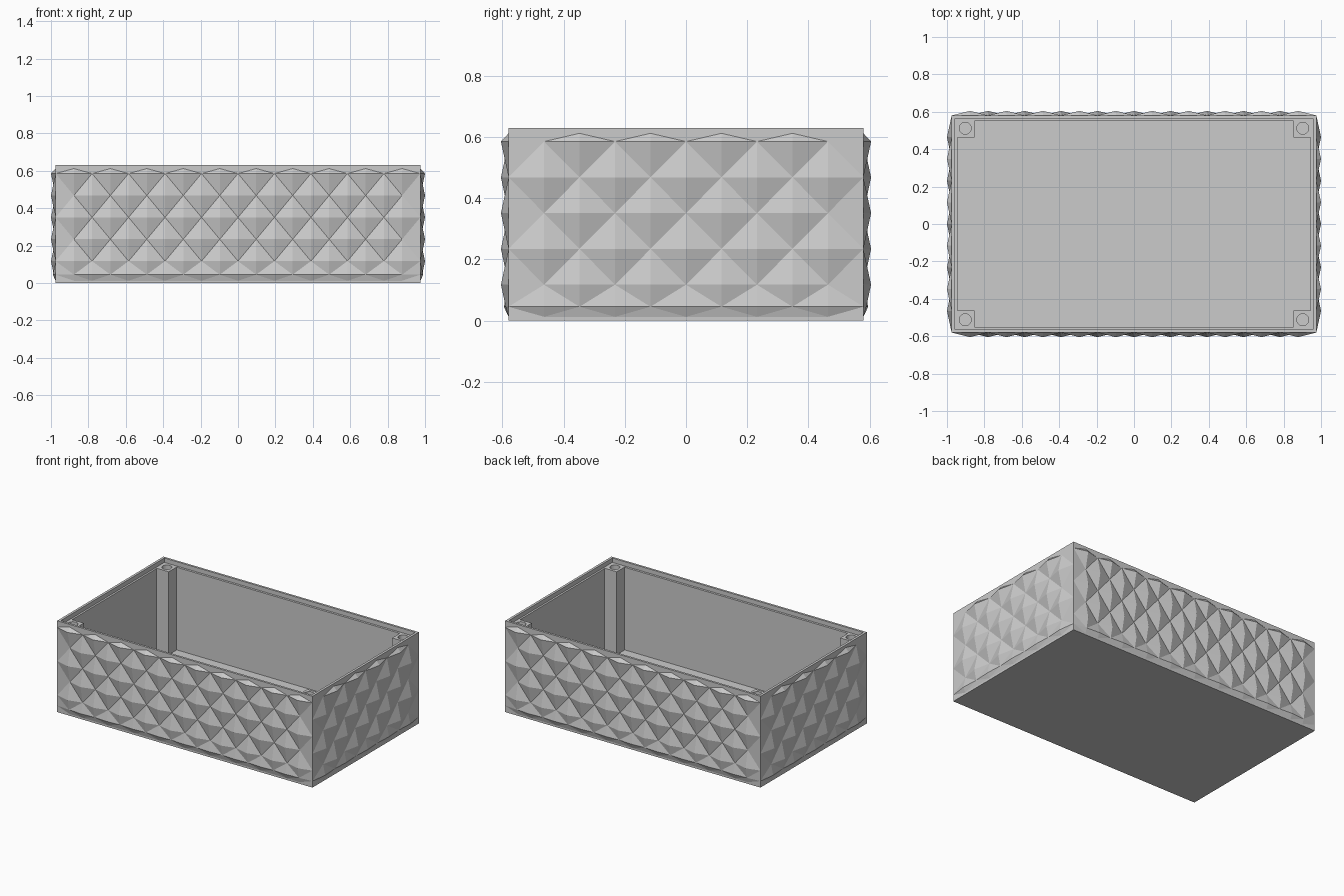
import bpy
import bmesh
import math

cube = bpy.data.objects.get("Cube")
if cube:
    bpy.data.objects.remove(cube, do_unlink=True)

# Overall sizes
HALF_X, HALF_Y, HEIGHT = 0.975, 0.58, 0.63
STUD_DEPTH = 0.025
ROW = 0.117
LEDGE_Z, FLOOR_Z = 0.6, 0.03

grey = bpy.data.materials.new("light grey")
grey.use_nodes = True
colour = (0.6, 0.6, 0.6, 1)
grey.diffuse_color = colour
grey.node_tree.nodes["Principled BSDF"].inputs["Base Color"].default_value = colour


def finish(bm, name):
    mesh = bpy.data.meshes.new(name)
    bm.to_mesh(mesh)
    bm.free()
    mesh.materials.append(grey)
    obj = bpy.data.objects.new(name, mesh)
    bpy.context.collection.objects.link(obj)
    return obj


def loft(bm, loops):
    """Bridge counter-clockwise loops, then cap the first and last."""
    rings = [[bm.verts.new(p) for p in loop] for loop in loops]
    for a, b in zip(rings, rings[1:]):
        for i in range(len(a)):
            j = (i + 1) % len(a)
            bm.faces.new((a[i], a[j], b[j], b[i]))
    bm.faces.new(rings[-1])
    return rings


def rect(x, y, z):
    return [(-x, -y, z), (x, -y, z), (x, y, z), (-x, y, z)]


# Inner shell: rim, stepped ledge, inside walls and floor, plus the underside
bm = bmesh.new()
loft(bm, [rect(HALF_X, HALF_Y, HEIGHT),
          rect(0.958, 0.565, HEIGHT),
          rect(0.958, 0.565, LEDGE_Z),
          rect(0.945, 0.55, LEDGE_Z),
          rect(0.945, 0.55, FLOOR_Z)])
bm.faces.new([bm.verts.new(p) for p in reversed(rect(HALF_X, HALF_Y, 0))])
finish(bm, "box_interior_and_base")


# Studded outside walls: staggered diamond pyramids between plain edges
def stud_rows():
    rows = [(0, lambda i: 0), (0.012, lambda i: 0),
            (0.045, lambda i: 0.38 if i % 2 else 0.62)]
    for k in range(1, 6):
        rows.append((k * ROW, lambda i, k=k: 1 - (i + k) % 2))
    return rows + [(0.612, lambda i: 0), (HEIGHT, lambda i: 0)]


def studded_wall(name, angle, half, dist, count):
    c, s = math.cos(angle), math.sin(angle)
    bm = bmesh.new()
    grid = []
    for z, height in stud_rows():
        line = []
        for i in range(-count, count + 1):
            h = 0 if abs(i) == count else height(i)
            u = half * i / count
            d = dist + STUD_DEPTH * h
            line.append((bm.verts.new((u * c + d * s, u * s - d * c, z)), h))
        grid.append(line)
    for low, high in zip(grid, grid[1:]):
        for i in range(2 * count):
            (a, ha), (b, hb) = low[i], low[i + 1]
            (d, hd), (e, he) = high[i], high[i + 1]
            # the crease follows the lower diagonal
            if ha + he < hb + hd:
                bm.faces.new((a, b, e))
                bm.faces.new((a, e, d))
            else:
                bm.faces.new((a, b, d))
                bm.faces.new((b, e, d))
    finish(bm, name)


for n, name in enumerate(("front", "left", "back", "right")):
    size = (HALF_X, HALF_Y, 10) if n % 2 == 0 else (HALF_Y, HALF_X, 5)
    studded_wall(name + "_studded_wall", n * math.pi / 2, *size)


# Corner screw posts with a round hole in the top
def square_ring(cx, cy, r, z, square):
    pts = []
    for i in range(24):
        a = 2 * math.pi * i / 24
        x, y = math.cos(a), math.sin(a)
        k = r / max(abs(x), abs(y)) if square else r
        pts.append((cx + k * x, cy + k * y, z))
    return pts


for sx, side in ((1, "left"), (-1, "right")):
    for sy, end in ((-1, "front"), (1, "back")):
        cx, cy = sx * 0.902, sy * 0.512
        bm = bmesh.new()
        loft(bm, [square_ring(cx, cy, 0.049, FLOOR_Z, True),
                  square_ring(cx, cy, 0.049, LEDGE_Z + 0.002, True),
                  square_ring(cx, cy, 0.032, LEDGE_Z + 0.002, False),
                  square_ring(cx, cy, 0.032, 0.3, False)])
        finish(bm, f"{end}_{side}_screw_post")
